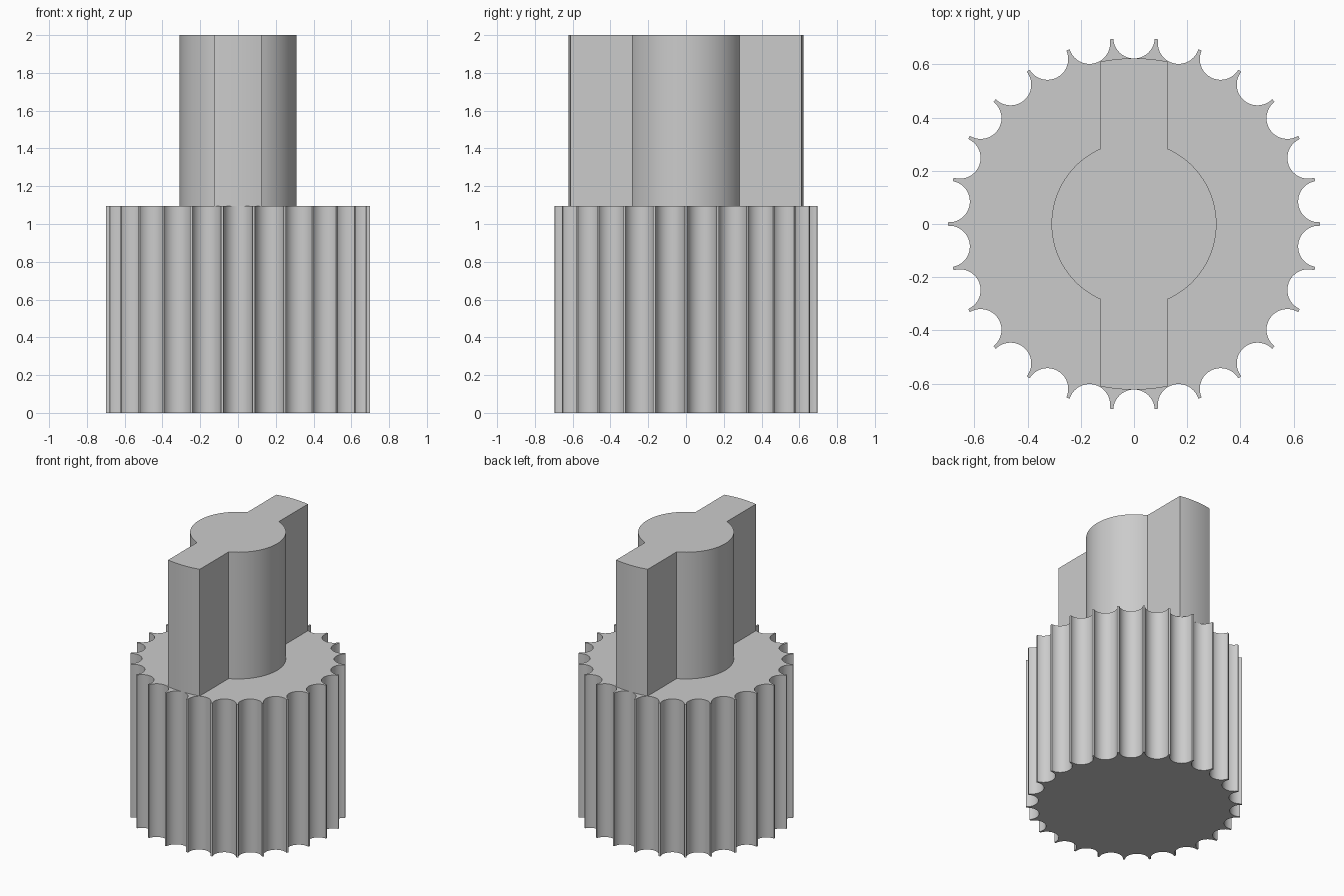
import bpy, bmesh, math
from math import sin, cos, asin, pi, radians

if "Cube" in bpy.data.objects:
    bpy.data.objects.remove(bpy.data.objects["Cube"], do_unlink=True)

GROOVES = 26
RIM, GROOVE_R = 0.7, 0.078
BODY_TOP, TOP = 1.095, 2.0
CORE_R, FIN_R, FIN_HALF = 0.31, 0.623, 0.125

grey = bpy.data.materials.new("plain grey")
grey.use_nodes = True
colour = (0.6, 0.6, 0.6, 1)
grey.diffuse_color = colour
grey.node_tree.nodes["Principled BSDF"].inputs["Base Color"].default_value = colour


def arc(radius, start, end, steps, centre=(0, 0)):
    """Points along a circular arc, both ends included."""
    angles = [start + (end - start) * i / steps for i in range(steps + 1)]
    return [(centre[0] + radius * cos(a), centre[1] + radius * sin(a)) for a in angles]


def extrude_profile(name, points, z0, z1):
    """Closed prism from a counter-clockwise outline."""
    bm = bmesh.new()
    face = bm.faces.new([bm.verts.new((x, y, z0)) for x, y in points])
    result = bmesh.ops.extrude_face_region(bm, geom=[face], use_keep_orig=True)
    top = [v for v in result["geom"] if isinstance(v, bmesh.types.BMVert)]
    bmesh.ops.translate(bm, verts=top, vec=(0, 0, z1 - z0))
    bmesh.ops.recalc_face_normals(bm, faces=bm.faces)
    mesh = bpy.data.meshes.new(name)
    bm.to_mesh(mesh)
    bm.free()
    mesh.materials.append(grey)
    obj = bpy.data.objects.new(name, mesh)
    bpy.context.collection.objects.link(obj)
    bpy.ops.object.select_all(action="DESELECT")
    obj.select_set(True)
    bpy.context.view_layer.objects.active = obj
    bpy.ops.object.shade_smooth_by_angle(angle=radians(25))
    return obj


# Fluted body: scooped grooves leave thin ribs around the rim
half_angle = pi / 2 + asin(GROOVE_R / (2 * RIM))
outline = []
for i in range(GROOVES):
    a = 2 * pi * (i + 0.5) / GROOVES
    centre = (RIM * cos(a), RIM * sin(a))
    sweep = pi - half_angle
    # The scoop runs through its innermost point, from rib to rib
    outline += arc(GROOVE_R, a + pi + sweep, a + pi - sweep, 20, centre)
extrude_profile("fluted_body", outline, 0, BODY_TOP)

# Shaft: round core with a flat fin at front and back, rounded at the outer ends
core = asin(FIN_HALF / CORE_R)
fin = asin(FIN_HALF / FIN_R)
shaft = []
for mid in (0, pi):
    shaft += arc(CORE_R, mid - pi / 2 + core, mid + pi / 2 - core, 32)
    shaft += arc(FIN_R, mid + pi / 2 - fin, mid + pi / 2 + fin, 8)
extrude_profile("finned_shaft", shaft, BODY_TOP, TOP)
